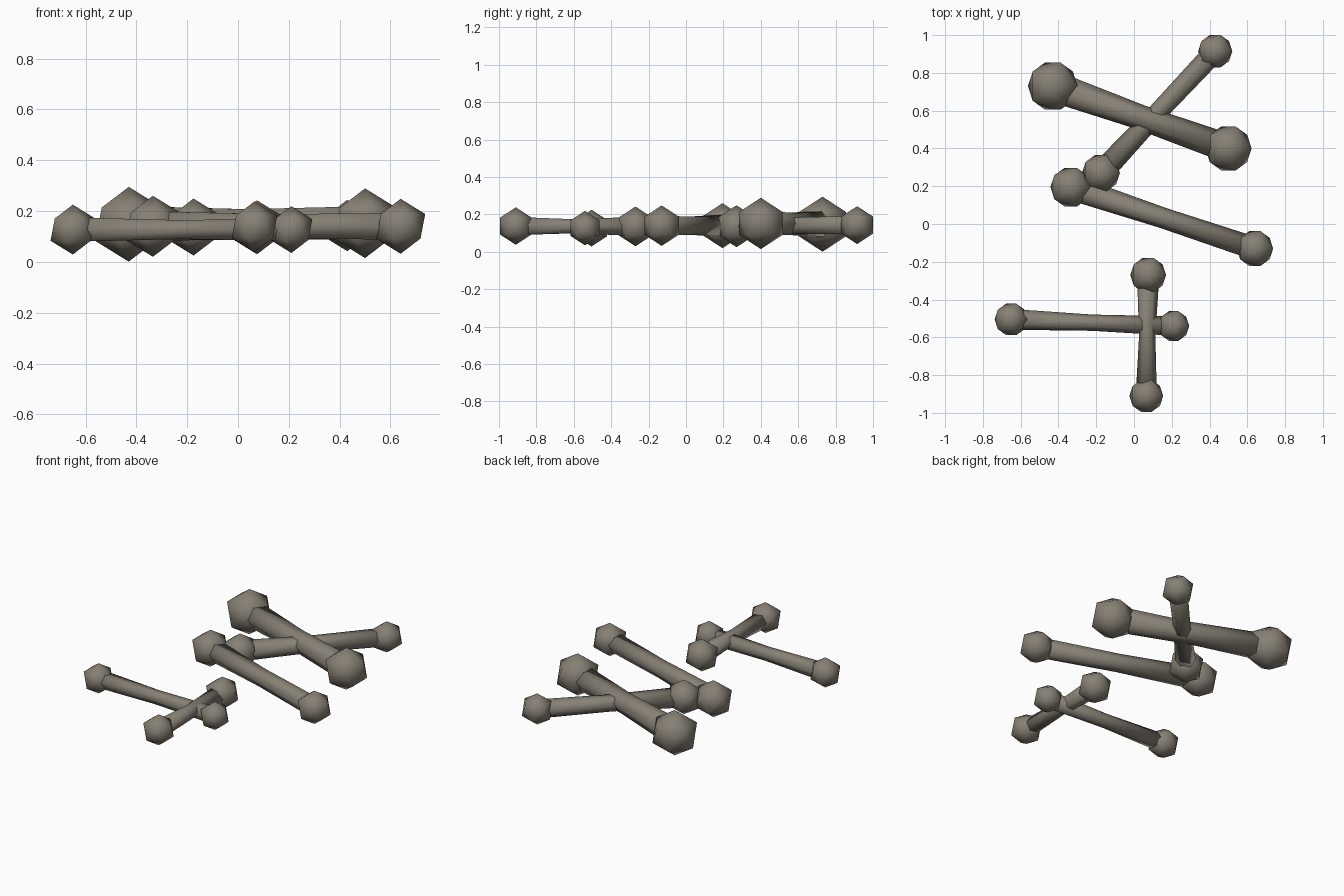
import bpy
import bmesh
from math import cos, sin, pi
from mathutils import Vector

cube = bpy.data.objects.get("Cube")
if cube:
    bpy.data.objects.remove(cube, do_unlink=True)

# Single weathered bone colour
bone_grey = bpy.data.materials.new("weathered_bone")
bone_grey.use_nodes = True
colour = (0.24, 0.215, 0.175, 1)
bone_grey.diffuse_color = colour
shader = bone_grey.node_tree.nodes["Principled BSDF"]
shader.inputs["Base Color"].default_value = colour
shader.inputs["Roughness"].default_value = 0.9

SIDES = 6


def add_object(name, bm):
    bmesh.ops.recalc_face_normals(bm, faces=bm.faces[:])
    for face in bm.faces:
        face.smooth = True
    mesh = bpy.data.meshes.new(name)
    bm.to_mesh(mesh)
    bm.free()
    mesh.materials.append(bone_grey)
    obj = bpy.data.objects.new(name, mesh)
    bpy.context.collection.objects.link(obj)
    return obj


def add_knob(name, centre, radius):
    # Icosahedral joint at the end of a bone
    bm = bmesh.new()
    bmesh.ops.create_icosphere(bm, subdivisions=1, radius=radius)
    add_object(name, bm).location = centre


def add_shaft(name, start, end, radii):
    # Six-sided tube with a narrower waist, ends hidden in the knobs
    axis = (end - start).normalized()
    side = axis.cross(Vector((0, 0, 1))).normalized()
    up = side.cross(axis)
    bm = bmesh.new()
    rings = []
    for i, radius in enumerate(radii):
        centre = start.lerp(end, i / (len(radii) - 1))
        angles = [2 * pi * k / SIDES for k in range(SIDES)]
        rings.append([bm.verts.new(centre + radius * (side * cos(a) + up * sin(a)))
                      for a in angles])
    for low, high in zip(rings, rings[1:]):
        for k in range(SIDES):
            n = (k + 1) % SIDES
            bm.faces.new((low[k], low[n], high[n], high[k]))
    bm.faces.new(rings[0])
    bm.faces.new(rings[-1])
    add_object(name, bm)


# Each bone: name, two knobs (x, y, z, radius), waist radius
bones = [
    ("thick_bone", (-0.43, 0.73, 0.148, 0.147), (0.50, 0.40, 0.152, 0.137), 0.066),
    ("rear_bone", (0.43, 0.915, 0.143, 0.101), (-0.175, 0.27, 0.137, 0.112), 0.051),
    ("middle_bone", (-0.335, 0.195, 0.14, 0.12), (0.64, -0.13, 0.14, 0.108), 0.055),
    ("cross_bone", (-0.65, -0.505, 0.127, 0.098), (0.21, -0.54, 0.127, 0.092), 0.043),
    ("short_bone", (0.075, -0.27, 0.136, 0.106), (0.065, -0.91, 0.138, 0.1), 0.043),
]

for name, a, b, waist in bones:
    start, end = Vector(a[:3]), Vector(b[:3])
    add_knob(name + "_left_knob" if a[0] > b[0] else name + "_right_knob", start, a[3])
    add_knob(name + "_right_knob" if a[0] > b[0] else name + "_left_knob", end, b[3])
    add_shaft(name + "_shaft", start, end, (a[3] * 0.56, waist, b[3] * 0.56))
